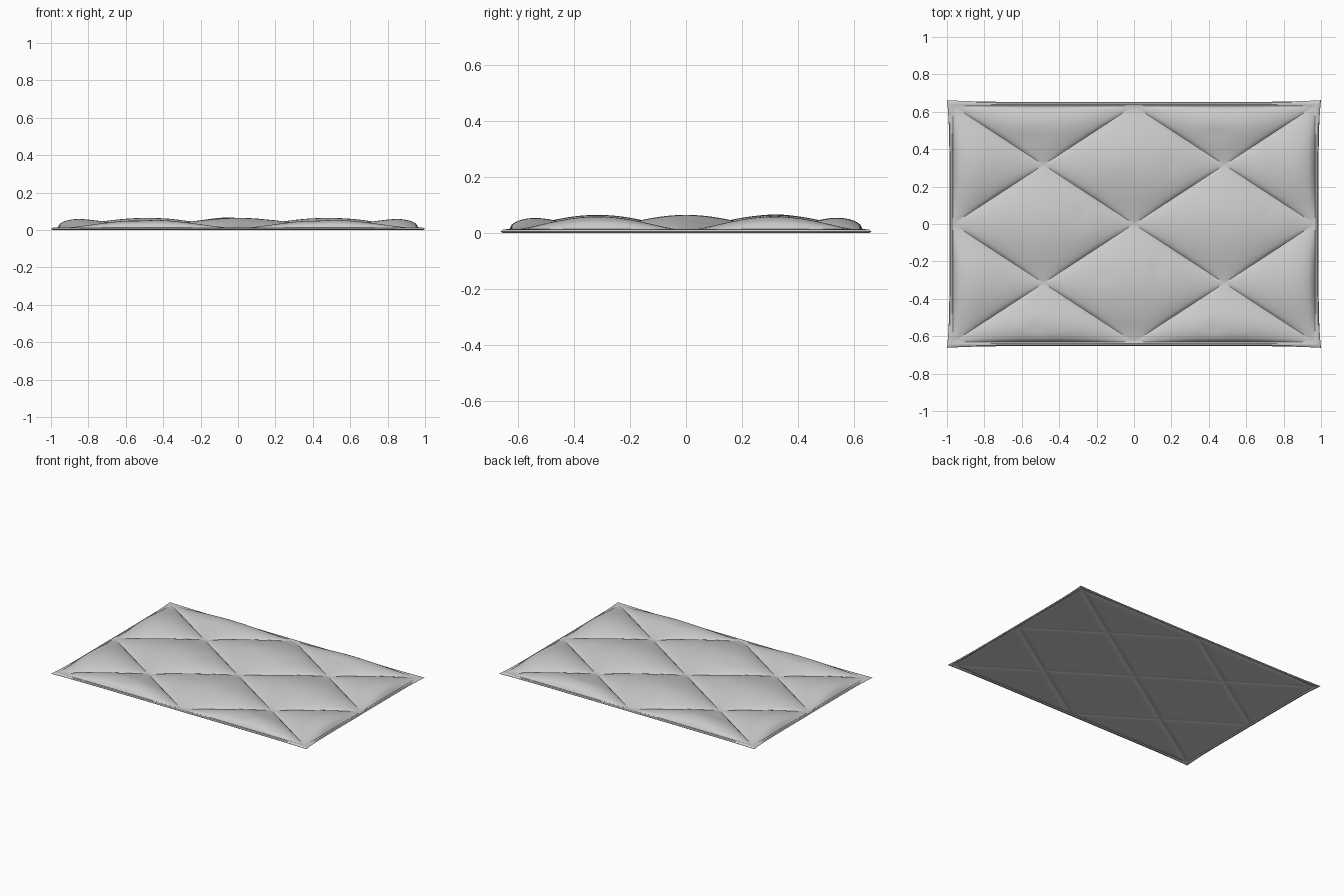
import bpy, bmesh, math

if "Cube" in bpy.data.objects:
    bpy.data.objects.remove(bpy.data.objects["Cube"])

N = 120                      # grid divisions, a multiple of 4 so seams follow the diagonals
HX, HY = 0.967, 0.632        # half size of the stitched panel
SEAM_TOP, PUFF = 0.011, 0.054
SEAM_SCALE = 1 / math.hypot(1 / HX, 1 / HY)

# soft creases in the fabric: x, y, height, radius along x, radius along y
CREASES = [(0.13, -0.22, -0.005, 0.04, 0.10), (0.20, 0.32, -0.005, 0.05, 0.09),
           (-0.10, 0.33, 0.004, 0.07, 0.09), (-0.28, 0.06, -0.005, 0.05, 0.07),
           (-0.17, -0.27, -0.004, 0.06, 0.05), (-0.52, -0.56, -0.006, 0.06, 0.05),
           (-0.57, 0.45, -0.005, 0.06, 0.05), (0.43, -0.56, -0.006, 0.06, 0.05),
           (0.44, 0.48, -0.004, 0.07, 0.04), (0.72, 0.07, -0.004, 0.04, 0.07)]


def border_distance(u, v):
    return min((1 - abs(u)) * HX, (1 - abs(v)) * HY)


def top_height(u, v):
    """Puffed diamonds pinched along the seams and the border."""
    diamond = abs(math.sin(math.pi * (u + v)) * math.sin(math.pi * (u - v))) ** 0.6
    t = min(border_distance(u, v) / 0.15, 1)
    f = diamond * math.sqrt(max(0, 1 - (1 - t) ** 2))
    wrinkle = sum(h * math.exp(-((u * HX - x) / rx) ** 2 - ((v * HY - y) / ry) ** 2)
                  for x, y, h, rx, ry in CREASES)
    return SEAM_TOP + f * (PUFF + wrinkle)


def bottom_height(u, v):
    """Flat underside with shallow grooves below the stitching."""
    d = min(abs(s - round(s)) * SEAM_SCALE for s in (u + v, u - v))
    t = min(min(d, border_distance(u, v)) / 0.035, 1)
    return 0.006 * (1 - t) ** 2


bm = bmesh.new()


def sheet(height, flip):
    """Grid whose triangles are split along the diamond seams."""
    g = [[None] * (N + 1) for _ in range(N + 1)]
    for i in range(N + 1):
        for j in range(N + 1):
            u, v = 2 * i / N - 1, 2 * j / N - 1
            g[i][j] = bm.verts.new((u * HX, v * HY, height(u, v)))
    q = N // 4
    for i in range(N):
        for j in range(N):
            a, b, c, d = g[i][j], g[i + 1][j], g[i + 1][j + 1], g[i][j + 1]
            tris = ((a, b, c), (a, c, d)) if (i // q + j // q) % 2 == 0 else ((a, b, d), (b, c, d))
            for t in tris:
                bm.faces.new(t[::-1] if flip else t)
    return g


top = sheet(top_height, False)
bottom = sheet(bottom_height, True)

# flat hem around the panel, flaring a little at the corners
walk = ([(i, 0) for i in range(N)] + [(N, j) for j in range(N)] +
        [(i, N) for i in range(N, 0, -1)] + [(0, j) for j in range(N, 0, -1)])
rings = [[top[i][j] for i, j in walk]]
for t, z in ((0.3, 0.014), (0.75, 0.012), (1.0, 0.006), (0.75, 0.001), (0.3, 0.001)):
    ring = []
    for i, j in walk:
        u, v = 2 * i / N - 1, 2 * j / N - 1
        ox, oy = u * (0.987 + 0.013 * v ** 6), v * (0.652 + 0.01 * u ** 6)
        ring.append(bm.verts.new((u * HX + (ox - u * HX) * t, v * HY + (oy - v * HY) * t, z)))
    rings.append(ring)
rings.append([bottom[i][j] for i, j in walk])
for r, s in zip(rings, rings[1:]):
    for k in range(len(walk)):
        n = (k + 1) % len(walk)
        bm.faces.new((r[k], s[k], s[n], r[n]))

bmesh.ops.recalc_face_normals(bm, faces=bm.faces)
mesh = bpy.data.meshes.new("quilted_pad")
bm.to_mesh(mesh)
bm.free()
pad = bpy.data.objects.new("quilted_pad", mesh)
bpy.context.collection.objects.link(pad)

# plain grey fabric
fabric = bpy.data.materials.new("grey fabric")
fabric.diffuse_color = (0.6, 0.6, 0.6, 1)
fabric.use_nodes = True
fabric.node_tree.nodes["Principled BSDF"].inputs["Base Color"].default_value = fabric.diffuse_color
mesh.materials.append(fabric)

bpy.context.view_layer.objects.active = pad
pad.select_set(True)
bpy.ops.object.shade_smooth_by_angle(angle=math.radians(35))
